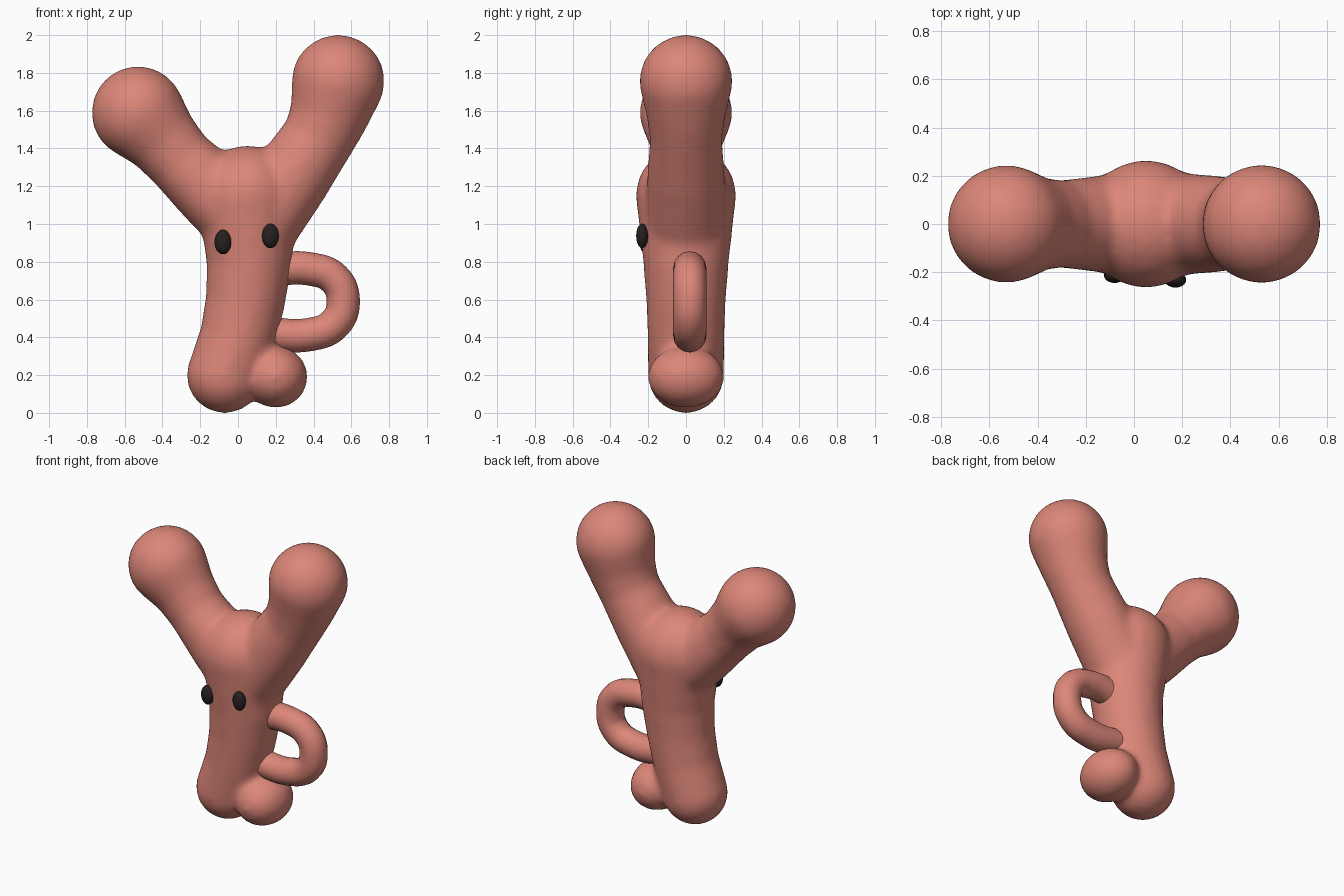
import bpy
import bmesh
from mathutils import Matrix, Vector

if "Cube" in bpy.data.objects:
    bpy.data.objects.remove(bpy.data.objects["Cube"])


def material(name, color):
    mat = bpy.data.materials.new(name)
    mat.use_nodes = True
    mat.diffuse_color = (*color, 1)
    mat.node_tree.nodes["Principled BSDF"].inputs["Base Color"].default_value = (*color, 1)
    return mat


coral = material("coral pink", (0.72, 0.24, 0.19))
black = material("eye black", (0.02, 0.015, 0.015))


def ball(bm, center, size):
    matrix = Matrix.Translation(center) @ Matrix.Diagonal((*size, 1))
    bmesh.ops.create_icosphere(bm, subdivisions=3, radius=1, matrix=matrix)


def limb(bm, stations, steps=5):
    """Row of overlapping balls through (x, z, radius) stations."""
    for a, b in zip(stations, stations[1:]):
        for i in range(steps + 1):
            x, z, r = Vector(a).lerp(Vector(b), i / steps)
            ball(bm, (x, 0, z), (r, r, r))


def finish(bm, name, mat):
    mesh = bpy.data.meshes.new(name)
    bm.to_mesh(mesh)
    bm.free()
    mesh.materials.append(mat)
    mesh.shade_smooth()
    obj = bpy.data.objects.new(name, mesh)
    bpy.context.collection.objects.link(obj)
    return obj


# Body: trunk, two raised arms and a side foot, fused into one skin
bm = bmesh.new()
limb(bm, [(-0.07, 0.2, 0.203), (0, 0.4, 0.205), (0.04, 0.6, 0.213),
          (0.06, 0.8, 0.228), (0.055, 1.0, 0.25), (0.05, 1.15, 0.267)])
limb(bm, [(-0.53, 1.59, 0.247), (-0.42, 1.47, 0.2), (-0.31, 1.34, 0.183),
          (-0.12, 1.16, 0.205), (0.04, 1.02, 0.22)])
limb(bm, [(0.53, 1.755, 0.248), (0.49, 1.6, 0.212), (0.43, 1.46, 0.193),
          (0.28, 1.24, 0.208), (0.12, 1.02, 0.22)])
ball(bm, (0.2, 0, 0.19), (0.17, 0.205, 0.165))
body = finish(bm, "body", coral)
remesh = body.modifiers.new("fuse", 'REMESH')
remesh.mode = 'VOXEL'
remesh.voxel_size = 0.02
remesh.use_smooth_shade = True
soften = body.modifiers.new("soften", 'SMOOTH')
soften.factor = 0.5
soften.iterations = 12
bpy.context.view_layer.objects.active = body
for modifier in ("fuse", "soften"):
    bpy.ops.object.modifier_apply(modifier=modifier)

# Side handle: round tube along a D-shaped path
path = [(0.15, 0.755), (0.38, 0.762), (0.51, 0.71), (0.557, 0.59),
        (0.51, 0.47), (0.38, 0.415), (0.12, 0.425)]
curve = bpy.data.curves.new("handle", 'CURVE')
curve.dimensions = '3D'
curve.bevel_depth = 0.088
curve.bevel_resolution = 6
curve.use_fill_caps = True
spline = curve.splines.new('BEZIER')
spline.bezier_points.add(len(path) - 1)
for point, (x, z) in zip(spline.bezier_points, path):
    point.co = (x, 0.02, z)
    point.handle_left_type = point.handle_right_type = 'AUTO'
curve.materials.append(coral)
handle = bpy.data.objects.new("handle", curve)
bpy.context.collection.objects.link(handle)

# Eyes
for side, center in (("right", (-0.08, -0.213, 0.905)), ("left", (0.172, -0.232, 0.937))):
    bm = bmesh.new()
    ball(bm, center, (0.045, 0.032, 0.065))
    finish(bm, side + "_eye", black)
